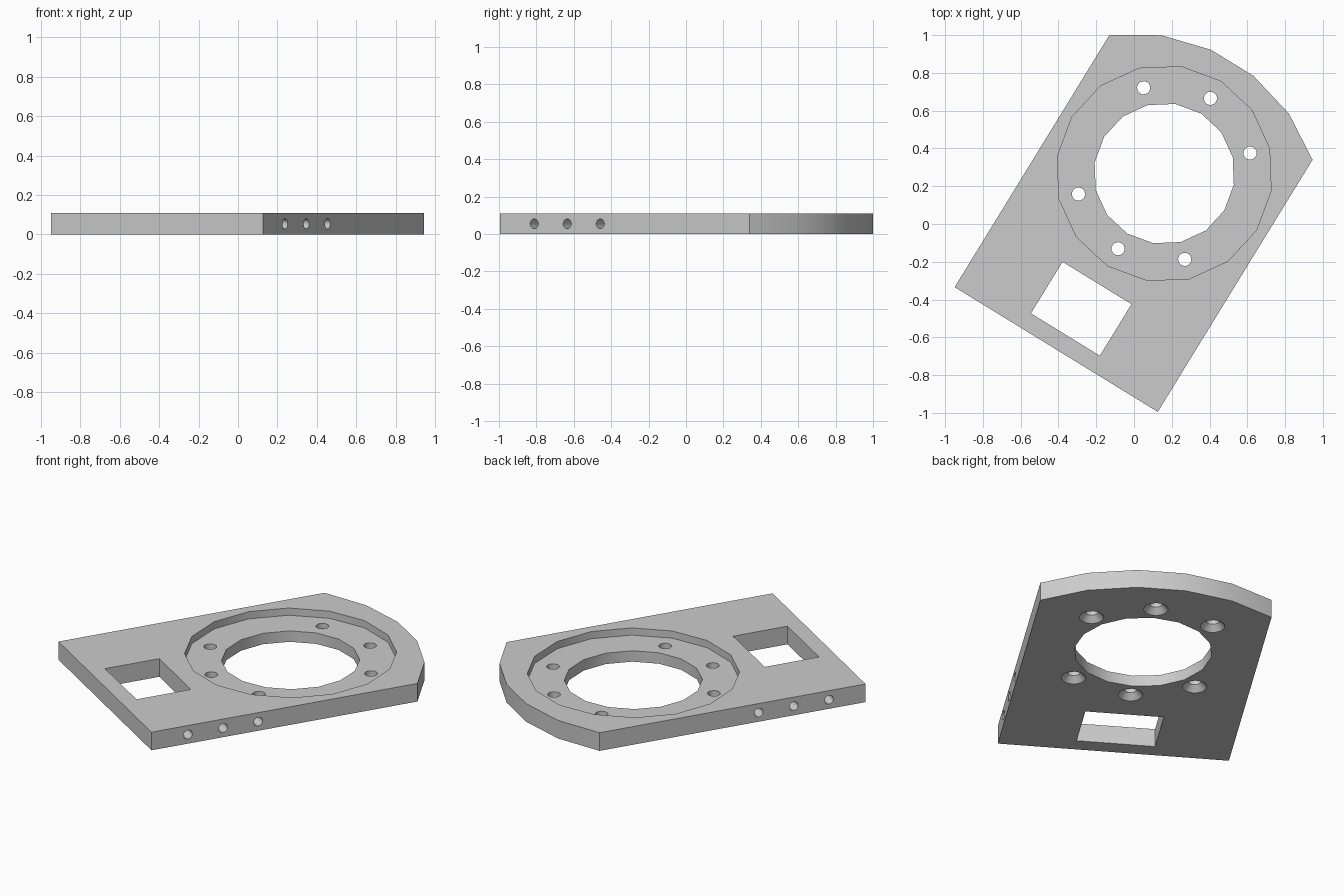
import bpy, bmesh
from math import radians, sin, cos, pi
from mathutils import Matrix, Vector

if "Cube" in bpy.data.objects:
    bpy.data.objects.remove(bpy.data.objects["Cube"])

THICK = 0.108        # plate thickness
FLOOR = 0.065        # height of the recess floor

grey = bpy.data.materials.new("plain_grey")
grey.use_nodes = True
grey.diffuse_color = (0.6, 0.6, 0.6, 1)
grey.node_tree.nodes["Principled BSDF"].inputs["Base Color"].default_value = (0.6, 0.6, 0.6, 1)


def to_object(name, bm):
    bmesh.ops.recalc_face_normals(bm, faces=bm.faces)
    mesh = bpy.data.meshes.new(name)
    bm.to_mesh(mesh)
    bm.free()
    mesh.materials.append(grey)
    obj = bpy.data.objects.new(name, mesh)
    bpy.context.collection.objects.link(obj)
    return obj


def prism(name, outline, z0, z1):
    bm = bmesh.new()
    base = bm.faces.new([bm.verts.new((x, y, z0)) for x, y in outline])
    grown = bmesh.ops.extrude_face_region(bm, geom=[base])["geom"]
    top = [v for v in grown if isinstance(v, bmesh.types.BMVert)]
    bmesh.ops.translate(bm, verts=top, vec=(0, 0, z1 - z0))
    return to_object(name, bm)


def drum(name, r0, r1, start, end, sides=16):
    """Cylinder or cone running between two points."""
    start, end = Vector(start), Vector(end)
    axis = end - start
    turn = Matrix() if axis.z > 0 else axis.to_track_quat('Z', 'Y').to_matrix().to_4x4()
    bm = bmesh.new()
    bmesh.ops.create_cone(bm, cap_ends=True, segments=sides, radius1=r0, radius2=r1,
                          depth=axis.length,
                          matrix=Matrix.Translation((start + end) / 2) @ turn)
    return to_object(name, bm)


def cut(target, cutter):
    mod = target.modifiers.new("cut", 'BOOLEAN')
    mod.operation = 'DIFFERENCE'
    mod.solver = 'EXACT'
    mod.object = cutter
    bpy.context.view_layer.objects.active = target
    bpy.ops.object.modifier_apply(modifier=mod.name)
    bpy.data.objects.remove(cutter)


# Plate with a faceted rounded end, the big opening centred on the origin
half = [(0.631, -1.093), (0.631, 0.473), (0.396, 0.616), (0.132, 0.688)]
plate = prism("mounting_plate", half + [(-x, y) for x, y in reversed(half)], 0, THICK)

# Round recess and central opening
cut(plate, drum("recess_cutter", 0.573, 0.573, (0, 0, FLOOR), (0, 0, 0.3)))
cut(plate, drum("opening_cutter", 0.373, 0.373, (0, 0, -0.2), (0, 0, 0.3)))

# Rectangular window
cut(plate, prism("window_cutter",
                 [(-0.214, -1.0), (0.214, -1.0), (0.214, -0.68), (-0.214, -0.68)], -0.2, 0.3))

# Six screw holes, countersunk from below
for side in (0, pi):
    for step in (1, 2, 3):
        a = side + step * pi / 4
        x, y = 0.467 * cos(a), 0.467 * sin(a)
        cut(plate, drum("screw_cutter", 0.035, 0.035, (x, y, -0.1), (x, y, 0.2)))
        cut(plate, drum("countersink_cutter", 0.076, 0.035, (x, y, -0.01), (x, y, 0.033)))

# Three blind holes in each long edge
for side in (-1, 1):
    for y in (-0.878, -0.671, -0.464):
        cut(plate, drum("edge_hole_cutter", 0.026, 0.026,
                        (side * 0.7, y, THICK / 2), (side * 0.43, y, THICK / 2)))

# Final placement and shading
plate.data.transform(Matrix.Translation((0.16, 0.267, 0)) @ Matrix.Rotation(radians(-31.55), 4, 'Z'))
bpy.ops.object.select_all(action='DESELECT')
plate.select_set(True)
bpy.context.view_layer.objects.active = plate
bpy.ops.object.shade_smooth_by_angle(angle=radians(30))
